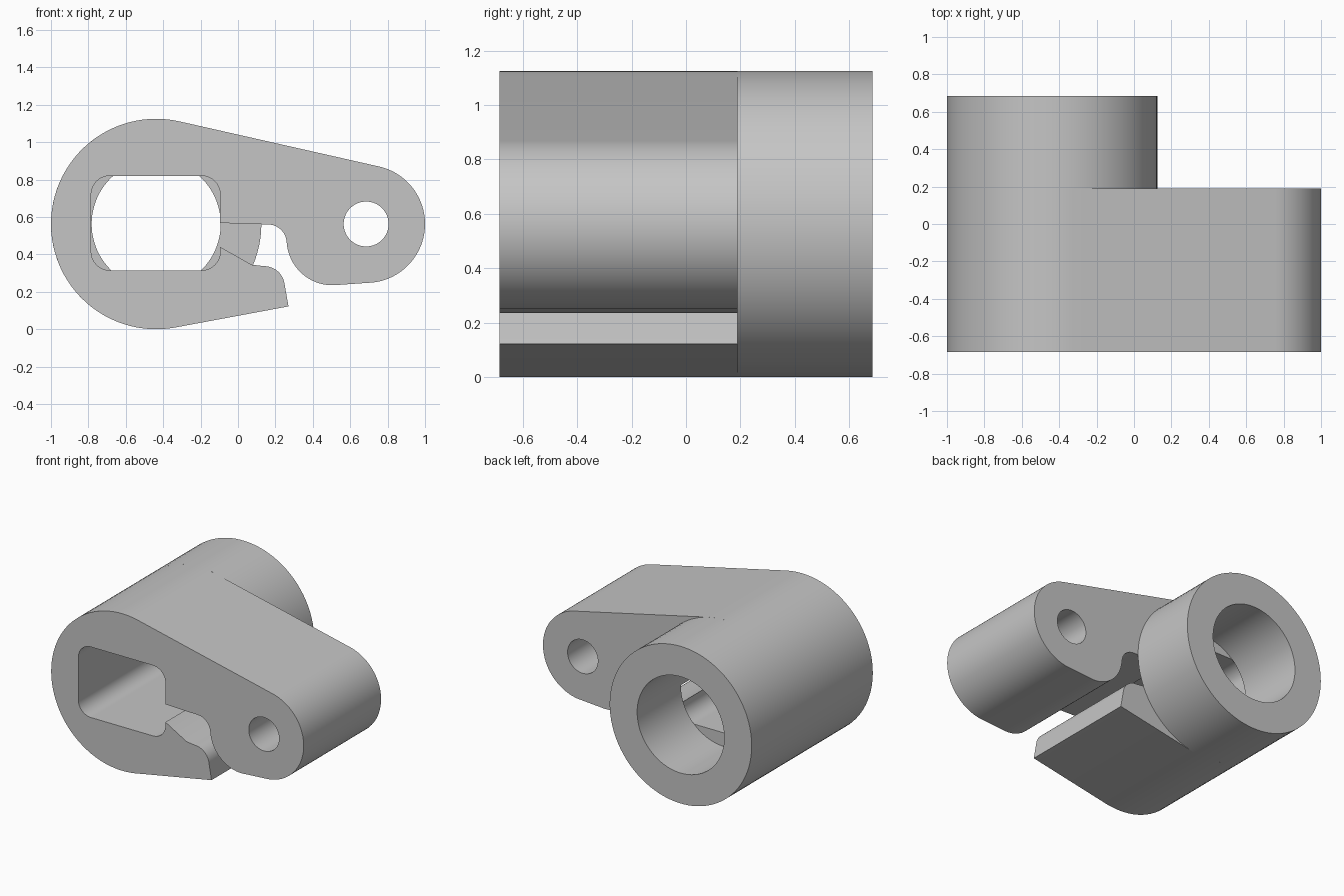
import bpy
import bmesh
from math import sin, cos, radians, ceil

cube = bpy.data.objects.get("Cube")
if cube:
    bpy.data.objects.remove(cube, do_unlink=True)

grey = bpy.data.materials.new("plain grey")
grey.use_nodes = True
colour = (0.56, 0.56, 0.56, 1)
grey.diffuse_color = colour
grey.node_tree.nodes["Principled BSDF"].inputs["Base Color"].default_value = colour


def arc(cx, cz, r, start, end, step=4):
    """Points along an arc in the x-z plane, angles in degrees."""
    n = max(2, ceil(abs(end - start) / step))
    angles = [radians(start + (end - start) * i / n) for i in range(n + 1)]
    return [(cx + r * cos(a), cz + r * sin(a)) for a in angles]


def circle(cx, cz, r):
    return arc(cx, cz, r, 0, 360)[:-1]


def prism(name, loops, front, back):
    """Extrude an outline with optional holes from y = front to y = back."""
    bm = bmesh.new()
    caps = {front: [], back: []}
    for loop in loops:
        rings = []
        for y in (front, back):
            ring = [bm.verts.new((x, y, z)) for x, z in loop]
            for i, v in enumerate(ring):
                caps[y].append(bm.edges.new((ring[i - 1], v)))
            rings.append(ring)
        a, b = rings
        for i in range(len(a)):
            bm.faces.new((a[i - 1], a[i], b[i], b[i - 1]))
    for y, edges in caps.items():
        bmesh.ops.triangle_fill(bm, use_beauty=True, use_dissolve=False,
                                edges=edges, normal=(0, 1, 0))
    bmesh.ops.recalc_face_normals(bm, faces=bm.faces)
    mesh = bpy.data.meshes.new(name)
    bm.to_mesh(mesh)
    bm.free()
    mesh.materials.append(grey)
    obj = bpy.data.objects.new(name, mesh)
    bpy.context.collection.objects.link(obj)
    bpy.ops.object.select_all(action="DESELECT")
    obj.select_set(True)
    bpy.context.view_layer.objects.active = obj
    bpy.ops.object.shade_smooth_by_angle(angle=radians(30))
    return obj


# Main axes and depth planes
BARREL_X, AXIS_Z, BARREL_R = -0.4375, 0.5625, 0.5625
PIN_X, PIN_R = 0.685, 0.315
FRONT, STEP, BACK = -0.685, 0.19, 0.685

# Lever outline: rounded ends, lower lip, socket, then the slot back out
outline = arc(PIN_X, AXIS_Z, PIN_R, -83, 77.4)
outline += arc(BARREL_X, AXIS_Z, BARREL_R, 77.4, 280)
outline += [(0.27, 0.122)]
outline += arc(0.14, 0.227, 0.11, 7, 90)
outline += [(0.072, 0.345), (-0.095, 0.44)]
for cx, cz, start in ((-0.195, 0.415, 0), (-0.685, 0.415, -90),
                      (-0.685, 0.72, -180), (-0.195, 0.72, -270)):
    outline += arc(cx, cz, 0.1, start, start - 90)
outline += [(-0.095, 0.568), (0.1, 0.562)]
outline += arc(0.16, 0.46, 0.1, 90, 10)
outline += arc(0.505, 0.48, 0.245, 185, 277)

prism("lever_body", [outline, circle(PIN_X, AXIS_Z, 0.12)], FRONT, STEP)

# Round barrel with its bore behind the lever
prism("rear_barrel", [circle(BARREL_X, AXIS_Z, BARREL_R),
                      circle(BARREL_X, AXIS_Z, 0.345)], STEP, BACK)
